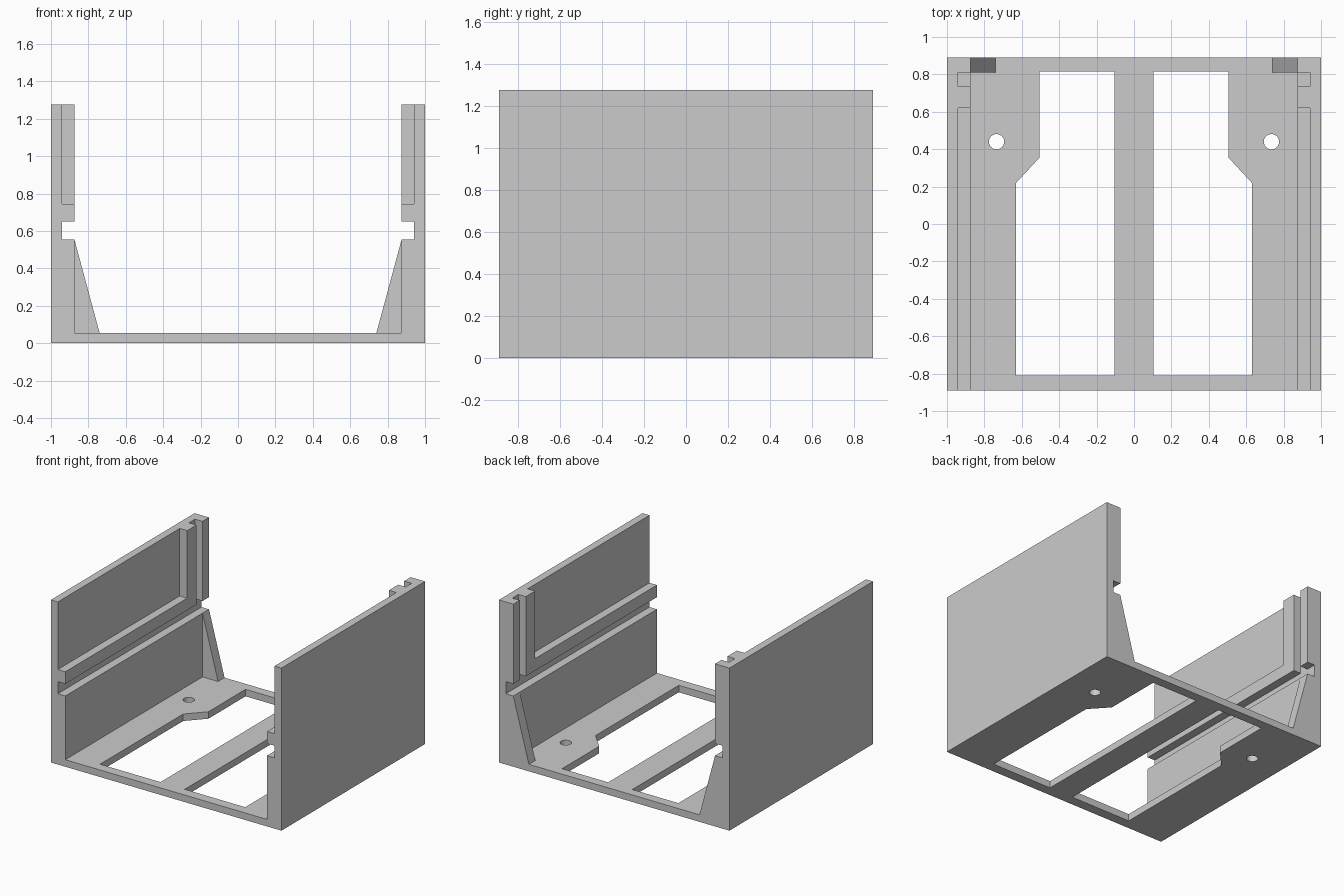
import bpy
import bmesh
import math
from mathutils import Vector

cube = bpy.data.objects.get("Cube")
if cube:
    bpy.data.objects.remove(cube, do_unlink=True)

# Main dimensions
DEPTH, HEIGHT, FLOOR = 0.89, 1.275, 0.055
INNER, THIN = 0.875, 0.94          # inner faces of thick and thin wall
LEDGE, RIB_LOW, RIB_TOP = 0.555, 0.65, 0.745

grey = bpy.data.materials.new("light grey plastic")
grey.use_nodes = True
grey.diffuse_color = (0.6, 0.6, 0.6, 1)
grey.node_tree.nodes["Principled BSDF"].inputs["Base Color"].default_value = (0.6, 0.6, 0.6, 1)


def prism(name, outline, axis, low, high):
    """Extrude a 2D outline along one axis; the outline uses the other two in order."""
    bm = bmesh.new()
    verts = []
    for u, v in outline:
        co = [u, v]
        co.insert(axis, low)
        verts.append(bm.verts.new(co))
    face = bm.faces.new(verts)
    extruded = bmesh.ops.extrude_face_region(bm, geom=[face])["geom"]
    shift = Vector((0, 0, 0))
    shift[axis] = high - low
    bmesh.ops.translate(bm, vec=shift,
                        verts=[g for g in extruded if isinstance(g, bmesh.types.BMVert)])
    bmesh.ops.recalc_face_normals(bm, faces=bm.faces)
    mesh = bpy.data.meshes.new(name)
    bm.to_mesh(mesh)
    bm.free()
    mesh.materials.append(grey)
    obj = bpy.data.objects.new(name, mesh)
    bpy.context.collection.objects.link(obj)
    return obj


def rect(u0, u1, v0, v1):
    return [(u0, v0), (u1, v0), (u1, v1), (u0, v1)]


# Floor and both stepped side walls as one U-shaped channel
half = [(1, 0), (1, HEIGHT), (THIN, HEIGHT), (THIN, LEDGE), (INNER, LEDGE), (INNER, FLOOR)]
channel = prism("channel_body", half + [(-x, z) for x, z in reversed(half)],
                1, -DEPTH, DEPTH)

# Floor windows with a stepped outer edge, and screw holes
window = [(0.105, -0.81), (0.63, -0.81), (0.63, 0.22),
          (0.505, 0.355), (0.505, 0.815), (0.105, 0.815)]
hole = [(0.735 + 0.041 * math.cos(math.tau * i / 32),
         0.44 + 0.041 * math.sin(math.tau * i / 32)) for i in range(32)]
cutters = []
for side in (1, -1):
    for name, outline in (("window_cutter", window), ("screw_hole_cutter", hole)):
        cutter = prism(name, [(side * x, y) for x, y in outline], 2, -0.1, 0.2)
        cutter.hide_render = True
        cutters.append(cutter)
        mod = channel.modifiers.new(name, "BOOLEAN")
        mod.operation = "DIFFERENCE"
        mod.solver = "EXACT"
        mod.object = cutter

# Bake the cuts and drop the cutters
bpy.context.view_layer.update()
baked = bpy.data.meshes.new_from_object(
    channel.evaluated_get(bpy.context.evaluated_depsgraph_get()))
channel.modifiers.clear()
channel.data = baked
for cutter in cutters:
    bpy.data.objects.remove(cutter, do_unlink=True)

# Guide rails, rear posts and corner gussets on each wall
rail = [(-DEPTH, RIB_LOW), (0.735, RIB_LOW), (0.735, HEIGHT),
        (0.62, HEIGHT), (0.62, RIB_TOP), (-DEPTH, RIB_TOP)]
gusset = [(INNER, FLOOR), (INNER, LEDGE), (0.74, FLOOR)]
for label, side in (("left", 1), ("right", -1)):
    span = sorted((side * INNER, side * THIN))
    prism(label + "_guide_rail", rail, 0, *span)
    prism(label + "_rear_post", rect(0.81, DEPTH, RIB_LOW, HEIGHT), 0, *span)
    prism(label + "_gusset", [(side * x, z) for x, z in gusset], 1, 0.81, DEPTH)
